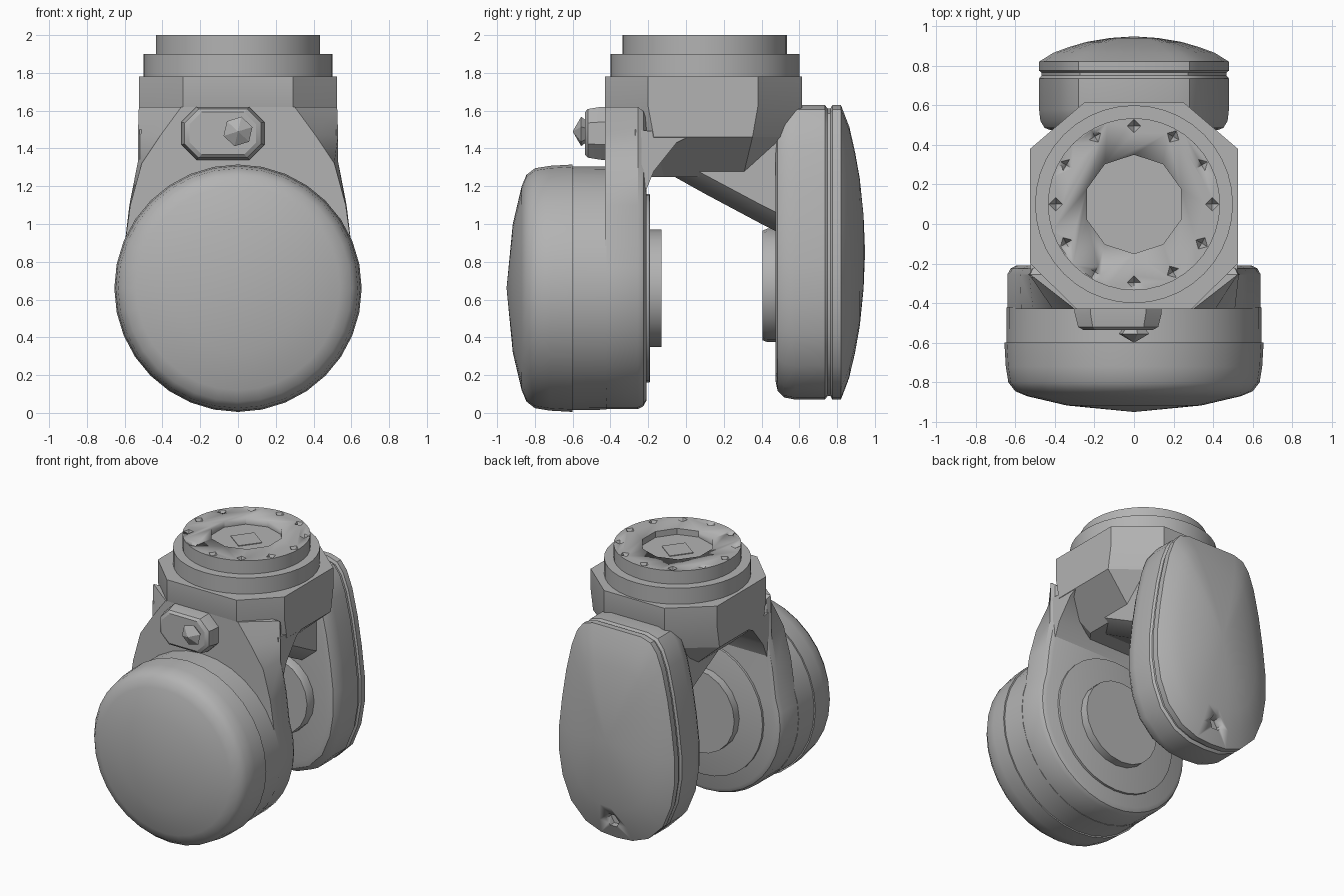
import bpy, bmesh
from math import sin, cos, pi, radians
from mathutils import Vector

old = bpy.data.objects.get("Cube")
if old:
    bpy.data.objects.remove(old, do_unlink=True)

GREY = (0.45, 0.45, 0.45, 1)
metal = bpy.data.materials.new("plain grey metal")
metal.use_nodes = True
metal.diffuse_color = GREY
metal.node_tree.nodes["Principled BSDF"].inputs["Base Color"].default_value = GREY


def add_loft(bm, rings):
    """Skin a stack of equal-length rings and close both ends."""
    loops = [[bm.verts.new(p) for p in ring] for ring in rings]
    n = len(loops[0])
    for a, b in zip(loops, loops[1:]):
        for i in range(n):
            j = (i + 1) % n
            bm.faces.new((a[i], a[j], b[j], b[i]))
    bm.faces.new(loops[0])
    bm.faces.new(loops[-1])


def finish(name, bm, angle=32):
    bmesh.ops.remove_doubles(bm, verts=bm.verts, dist=0.0005)
    bmesh.ops.recalc_face_normals(bm, faces=bm.faces)
    mesh = bpy.data.meshes.new(name)
    bm.to_mesh(mesh)
    bm.free()
    obj = bpy.data.objects.new(name, mesh)
    bpy.context.collection.objects.link(obj)
    mesh.materials.append(metal)
    bpy.ops.object.select_all(action='DESELECT')
    obj.select_set(True)
    bpy.context.view_layer.objects.active = obj
    bpy.ops.object.shade_smooth_by_angle(angle=radians(angle))
    return obj


def loft(name, rings, angle=32):
    bm = bmesh.new()
    add_loft(bm, rings)
    return finish(name, bm, angle)


def circle(r, h, centre, axis, sides, turn=0.0):
    """Ring of points about a y or z axis at position h along it."""
    pts = []
    for i in range(sides):
        a = 2 * pi * i / sides + turn
        u, v = centre[0] + r * cos(a), centre[1] + r * sin(a)
        pts.append(Vector((u, h, v) if axis == 'Y' else (u, v, h)))
    return pts


def lathe(name, profile, centre, axis, sides=32, turn=0.0, angle=32):
    return loft(name, [circle(r, h, centre, axis, sides, turn) for r, h in profile], angle)


def mirrored(half):
    """Closed outline from its right half, bottom centre to top."""
    return half + [(-x, z) for x, z in reversed(half) if x > 0.001]


def outline_at(outline, y, scale=1.0, centre=(0, 0.66)):
    return [Vector((centre[0] + (x - centre[0]) * scale, y,
                    centre[1] + (z - centre[1]) * scale)) for x, z in outline]


def cut(obj, cutter):
    mod = obj.modifiers.new("cut", 'BOOLEAN')
    mod.operation = 'DIFFERENCE'
    mod.solver = 'EXACT'
    mod.object = cutter
    cutter.hide_render = True
    cutter.hide_viewport = True
    cutter.hide_set(True)


HUB = (0, 0.66)
NECK = (0, 0.1)

# Front drum: domed cap and the housing behind it
lathe("drum_cap", [(0, -0.95), (0.34, -0.917), (0.54, -0.87), (0.6, -0.845), (0.635, -0.8),
                   (0.648, -0.72), (0.655, -0.6), (0.6, -0.6)], HUB, 'Y')
lathe("drum_housing", [(0.5, -0.61), (0.645, -0.605), (0.643, -0.42), (0.5, -0.415)], HUB, 'Y')

# Front arm: round below, tapering up to chamfered shoulders
arc = [(0.64 * cos(radians(a)), 0.66 + 0.64 * sin(radians(a))) for a in range(-90, 21, 10)]
arc[0] = (0, 0.02)
front_face = mirrored(arc + [(0.57, 1.1), (0.51, 1.32), (0.41, 1.47), (0.3, 1.62)])
back_face = mirrored(arc + [(0.575, 1.1), (0.53, 1.33), (0.53, 1.47), (0.525, 1.62)])
loft("front_arm", [outline_at(front_face, -0.43),
                   outline_at(back_face, -0.255),
                   outline_at(back_face, -0.225, 0.975),
                   outline_at(back_face, -0.21, 0.93)])
lathe("front_arm_disc", [(0.5, -0.22), (0.5, -0.193), (0.49, -0.19)], HUB, 'Y')
lathe("front_boss", [(0.31, -0.2), (0.31, -0.13)], HUB, 'Y', 20)

# Neck block: eight-sided above, narrowing to a smaller underside
corners = [(0.29, -0.43), (0.525, -0.2), (0.525, 0.38), (0.25, 0.615)]
octagon = corners + [(-x, y) for x, y in reversed(corners)]


def neck_ring(z, sx=1.0, sy=1.0):
    return [Vector((x * sx, NECK[1] + (y - NECK[1]) * sy, z)) for x, y in octagon]


loft("neck_block", [neck_ring(1.25, 0.55, 0.72), neck_ring(1.46, 1, 0.9),
                    neck_ring(1.62), neck_ring(1.78)], 20)

# Fillet between the front arm and the underside of the neck
fillet = [(-0.27, 1.05), (-0.21, 1.18), (-0.17, 1.28), (-0.05, 1.43), (0.03, 1.47), (-0.27, 1.5)]
loft("arm_fillet", [[Vector((x, y, z)) for y, z in fillet] for x in (-0.522, 0.522)])

# Gusset sloping from the neck down to the rear arm
gusset = [(-0.07, 1.255), (0.1, 1.16), (0.4, 1.0), (0.5, 0.95), (0.5, 1.4), (0.0, 1.4)]
loft("rear_gusset", [[Vector((x, y, z + lift)) for y, z in gusset]
                     for x, lift in ((-0.32, 0.1), (-0.2, 0), (0.2, 0), (0.32, 0.1))], 40)

# Rear arm: egg-shaped shell, shallow seam and domed cover
egg = mirrored([(0, 0.07), (0.13, 0.08), (0.26, 0.13), (0.38, 0.25), (0.45, 0.42), (0.48, 0.6),
                (0.48, 0.78), (0.455, 1.0), (0.42, 1.22), (0.375, 1.42), (0.33, 1.54),
                (0.28, 1.605), (0.2, 1.63)])
MID = (0, 0.85)
shell = [(0.475, 0.88), (0.485, 0.94), (0.52, 0.985), (0.58, 1), (0.735, 1), (0.75, 0.975),
         (0.765, 0.975), (0.775, 1), (0.82, 1), (0.865, 0.85), (0.895, 0.68), (0.92, 0.5),
         (0.94, 0.25), (0.948, 0)]
rear = loft("rear_arm", [outline_at(egg, y, s, MID) for y, s in shell])
cut(rear, lathe("rear_hole_cutter", [(0.055, 0.81), (0.055, 1.0)], (0, 0.22), 'Y', 6))
lathe("rear_boss", [(0.3, 0.5), (0.3, 0.43), (0.29, 0.405)], (0, 0.675), 'Y', 20)

# Top flange with a ten-sided recess and twelve pointed bolt pits
flange = lathe("top_flange", [(0.5, 1.77), (0.5, 1.9), (0.435, 1.9), (0.435, 2.0)], NECK, 'Z', 40)
bm = bmesh.new()
add_loft(bm, [circle(0.25, z, NECK, 'Z', 10, pi / 10) for z in (1.955, 2.05)])
for i in range(12):
    a = 2 * pi * i / 12
    spot = (0.395 * cos(a), NECK[1] + 0.395 * sin(a))
    add_loft(bm, [circle(r, z, spot, 'Z', 4, a) for r, z in ((0.001, 1.95), (0.04, 2.01))])
cut(flange, finish("flange_cutter", bm))
lathe("recess_plate", [(0.12, 1.95), (0.12, 1.96)], NECK, 'Z', 4, 0.15)

# Front connector: long eight-sided base with a pointed pin
pad_half = [(0.14, -0.14), (0.22, -0.06), (0.22, 0.06), (0.14, 0.14)]
pad = [(x - 0.08, z + 1.48) for x, z in pad_half + [(-x, z) for x, z in reversed(pad_half)]]
loft("connector_base", [outline_at(pad, y, s, (-0.08, 1.48)) for y, s in
                        ((-0.41, 1), (-0.45, 1), (-0.52, 0.92), (-0.535, 0.8))], 25)
lathe("connector_pin", [(0.06, -0.53), (0.08, -0.555), (0, -0.6)], (0, 1.49), 'Y', 6, 0.3, 20)
